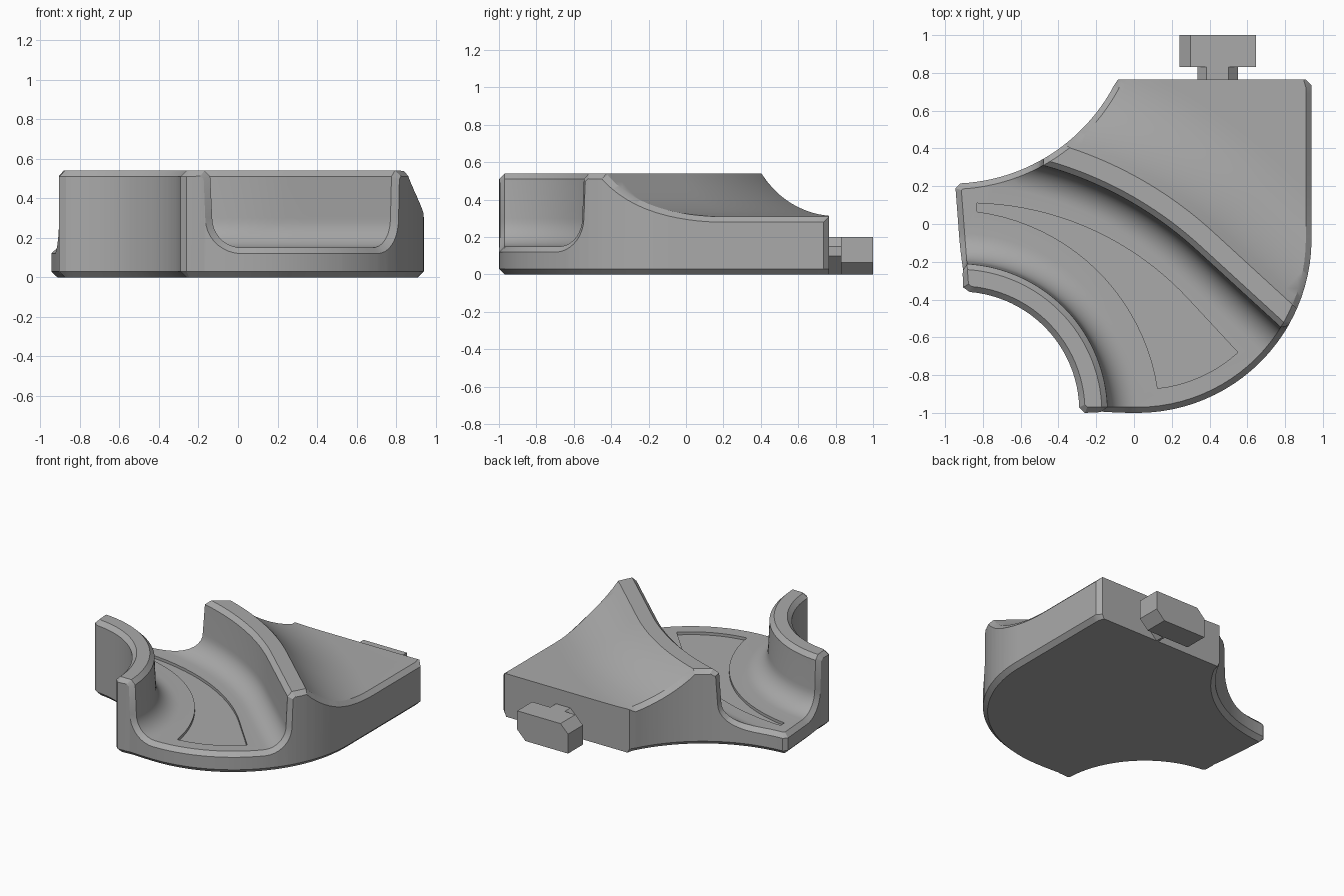
import bpy, bmesh, math
from mathutils import Vector
from mathutils.geometry import intersect_point_line

if "Cube" in bpy.data.objects:
    bpy.data.objects.remove(bpy.data.objects["Cube"])

grey = bpy.data.materials.new("plain_grey")
grey.use_nodes = True
grey.diffuse_color = (0.4, 0.4, 0.4, 1)
grey.node_tree.nodes["Principled BSDF"].inputs["Base Color"].default_value = (0.4, 0.4, 0.4, 1)


def add_object(name, bm):
    bmesh.ops.recalc_face_normals(bm, faces=bm.faces)
    mesh = bpy.data.meshes.new(name)
    bm.to_mesh(mesh)
    bm.free()
    mesh.materials.append(grey)
    ob = bpy.data.objects.new(name, mesh)
    bpy.context.collection.objects.link(ob)
    return ob


def prism(name, points, offset):
    """Extrude a closed loop of 3D points by an offset."""
    bm = bmesh.new()
    face = bm.faces.new([bm.verts.new(p) for p in points])
    ext = bmesh.ops.extrude_face_region(bm, geom=[face], use_keep_orig=True)
    bmesh.ops.translate(bm, vec=offset, verts=[v for v in ext["geom"] if isinstance(v, bmesh.types.BMVert)])
    return add_object(name, bm)


def boolean(ob, cutter, operation):
    """Return the mesh of a boolean and remove the cutter."""
    mod = ob.modifiers.new("cut", "BOOLEAN")
    mod.operation, mod.object, mod.solver = operation, cutter, "EXACT"
    graph = bpy.context.evaluated_depsgraph_get()
    mesh = bpy.data.meshes.new_from_object(ob.evaluated_get(graph))
    ob.modifiers.remove(mod)
    bpy.data.objects.remove(cutter)
    return mesh


def arc3(a, b, c, n):
    """Arc from a through b to c."""
    a, b, c = Vector(a), Vector(b), Vector(c)
    u, v = b - a, c - a
    d = 2 * (u.x * v.y - u.y * v.x)
    q = a + Vector((v.y * u.dot(u) - u.y * v.dot(v), u.x * v.dot(v) - v.x * u.dot(u))) / d
    r = (a - q).length
    start = math.atan2(a.y - q.y, a.x - q.x)
    sweep = (math.atan2(c.y - q.y, c.x - q.x) - start) % math.tau
    if d < 0:
        sweep -= math.tau
    return [q + r * Vector((math.cos(start + sweep * i / n), math.sin(start + sweep * i / n)))
            for i in range(n + 1)]


# Plan outline, counterclockwise, with clipped corners
CH, BACK = 0.03, 0.765
outer = [Vector((-0.26, -1))]
outer += arc3((0.02, -1), (0.67, -0.73), (0.94, -0.08), 24)
outer += [Vector(p) for p in ((0.94, 0.735), (0.91, BACK), (-0.085, BACK))]
outer += arc3((-0.105, 0.735), (-0.48, 0.345), (-0.92, 0.215), 24)
outer += [Vector(p) for p in ((-0.945, 0.19), (-0.905, -0.335))]
outer += arc3((-0.87, -0.36), (-0.473, -0.545), (-0.29, -0.97), 24)
N = len(outer)

# Outline moved inward by the chamfer width, except along the back
inset, weight = [], []
for i, p in enumerate(outer):
    d1 = (p - outer[i - 1]).normalized()
    d2 = (outer[(i + 1) % N] - p).normalized()
    n1, n2 = Vector((-d1.y, d1.x)), Vector((-d2.y, d2.x))
    q = p + (n1 + n2) * CH / (1 + n1.dot(n2))
    on_back = p.y > BACK - 0.001
    inset.append(Vector((q.x, BACK)) if on_back else q)
    weight.append(0 if on_back else 1)


def outline_at(p):
    """Outer point and chamfer weight matching a point on the inset outline."""
    best = None
    for i in range(N):
        j = (i + 1) % N
        q, t = intersect_point_line(p, inset[i], inset[j])
        t = min(1, max(0, t))
        dist = (inset[i].lerp(inset[j], t) - p).length
        if best is None or dist < best[0]:
            best = (dist, outer[i].lerp(outer[j], t), weight[i] + t * (weight[j] - weight[i]))
    return best[1], best[2]


# Channel cross-section: (distance, height) from the inner wall and from the ridge
TOP, FLOOR, FIL, LOW = 0.54, 0.15, 0.15, 0.31
steps = [math.pi / 2 * i / 9 for i in range(10)]
inner_profile = [(-0.25, TOP), (0.115, TOP), (0.145, TOP - CH)]
inner_profile += [(0.305 - FIL * math.cos(a), FLOOR + FIL - FIL * math.sin(a)) for a in steps]
ridge_profile = [(-0.19 + FIL * math.sin(a), FLOOR + FIL - FIL * math.cos(a)) for a in steps]
ridge_profile += [(-0.03, TOP - CH), (0, TOP)]
COVE = 0.66
for i in range(13):
    x = 0.5 * (1 - i / 12)
    ridge_profile.append((0.6 - x, LOW + COVE - math.sqrt(COVE ** 2 - x * x)))
ridge_profile.append((1.4, LOW))

# Top sheet swept along the channel, then thickened downward
STATIONS, BEND = 64, 40
bm = bmesh.new()
rows = []
for k in range(STATIONS + 1):
    th = math.radians(115 - 140 * k / STATIONS)
    na = Vector((math.cos(th), math.sin(th)))
    a = Vector((-0.93, -1)) + 0.645 * na
    al = math.radians(-8 + 50.5 * min(k / BEND, 1))
    nb = Vector((math.sin(al), math.cos(al)))
    b = Vector((-1.0, -1.59)) + 2 * nb
    b += Vector((nb.y, -nb.x)) * 1.3 * max(0, k - BEND) / (STATIONS - BEND)
    row = [(a + na * s).to_3d() + Vector((0, 0, z)) for s, z in inner_profile]
    row += [(b + nb * s).to_3d() + Vector((0, 0, z)) for s, z in ridge_profile]
    rows.append([bm.verts.new(p) for p in row])
for r1, r2 in zip(rows, rows[1:]):
    for i in range(len(r1) - 1):
        bm.faces.new((r1[i], r1[i + 1], r2[i + 1], r2[i]))
ext = bmesh.ops.extrude_face_region(bm, geom=bm.faces[:], use_keep_orig=True)
for v in ext["geom"]:
    if isinstance(v, bmesh.types.BMVert):
        v.co.z = -1
sheet = add_object("sheet_helper", bm)
cutter = prism("outline_helper", [(p.x, p.y, -0.5) for p in inset], (0, 0, 1.5))
mesh = boolean(sheet, cutter, "INTERSECT")
bpy.data.objects.remove(sheet)

# Keep the trimmed top, then add chamfer, sides and bottom round its rim
bm = bmesh.new()
bm.from_mesh(mesh)
bmesh.ops.delete(bm, geom=[f for f in bm.faces if f.normal.z < 0.02], context="FACES")
bmesh.ops.remove_doubles(bm, verts=bm.verts, dist=0.0005)
bm.normal_update()
rim = [e for e in bm.edges if e.is_boundary]
rings = {}
for v in {v for e in rim for v in e.verts}:
    out, w = outline_at(v.co.xy)
    side = out - v.co.xy
    n = v.normal.copy()
    if side.length > 1e-5:
        d = side.normalized().to_3d()
        n -= d * n.dot(d)
    n = n * CH * w
    edge = out + Vector((-n.x, -n.y))
    foot = v.co.xy + Vector((-n.x, -n.y))
    rings[v] = [v] + [bm.verts.new(p) for p in (
        (edge.x, edge.y, v.co.z - n.z), (edge.x, edge.y, CH), (foot.x, foot.y, 0))]
bottom = []
for e in rim:
    a, b = (rings[v] for v in e.verts)
    for i in range(3):
        bm.faces.new((a[i], b[i], b[i + 1], a[i + 1]))
    bottom.append(bm.edges.get((a[3], b[3])))
bmesh.ops.holes_fill(bm, edges=bottom, sides=0)
bmesh.ops.remove_doubles(bm, verts=bm.verts, dist=0.0003)
body = add_object("channel_block", bm)

# Shallow curved recess in the channel floor
recess = arc3((-0.83, 0.11), (-0.02, -0.14), (0.29, -0.40), 20)
recess += arc3((0.55, -0.68), (0.35, -0.81), (0.125, -0.87), 8)
recess += arc3((0.125, -0.87), (-0.18, -0.26), (-0.83, 0.065), 20)[1:]
cutter = prism("recess_helper", [(p.x, p.y, FLOOR - 0.02) for p in recess], (0, 0, 0.1))
body.data = boolean(body, cutter, "DIFFERENCE")

# Connector at the back: neck and head, extruded along y
neck = [(0.335, 0.1), (0.335, 0.15), (0.385, 0.2), (0.5, 0.2), (0.55, 0.15), (0.55, 0.1), (0.45, 0), (0.435, 0)]
head = [(0.24, 0), (0.24, 0.14), (0.30, 0.2), (0.645, 0.2), (0.645, 0.065), (0.58, 0)]
prism("connector_neck", [(x, 0.75, z) for x, z in neck], (0, 0.09, 0))
prism("connector_head", [(x, 0.83, z) for x, z in head], (0, 0.17, 0))

# Smooth curves, sharp chamfers
bpy.ops.object.select_all(action="DESELECT")
body.select_set(True)
bpy.context.view_layer.objects.active = body
bpy.ops.object.shade_smooth_by_angle(angle=math.radians(28))
